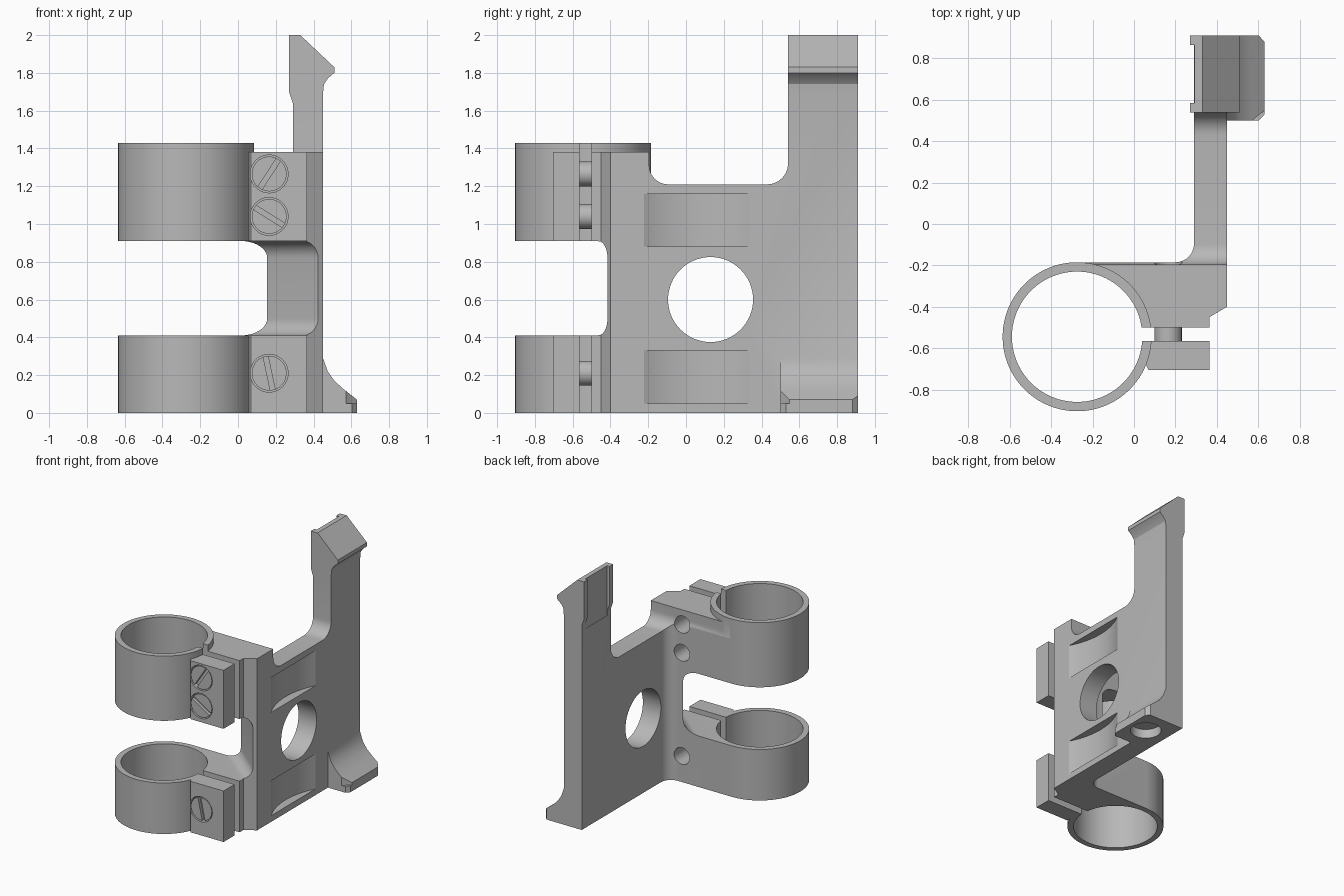
import bpy, bmesh
from math import sin, cos, radians
from mathutils import Matrix, Vector

if "Cube" in bpy.data.objects:
    bpy.data.objects.remove(bpy.data.objects["Cube"])

grey = bpy.data.materials.new("plain grey")
grey.use_nodes = True
grey.diffuse_color = (0.48, 0.48, 0.48, 1)
grey.node_tree.nodes["Principled BSDF"].inputs["Base Color"].default_value = (0.48, 0.48, 0.48, 1)


def arc(cx, cy, r, a0, a1, steps=10):
    """Points along an arc, angles in degrees."""
    angles = [radians(a0 + (a1 - a0) * i / steps) for i in range(steps + 1)]
    return [(cx + r * cos(a), cy + r * sin(a)) for a in angles]


def circle(cx, cy, r, sides=64):
    return arc(cx, cy, r, 0, 360, sides)[:-1]


def rect(x0, y0, x1, y1):
    return [(x0, y0), (x1, y0), (x1, y1), (x0, y1)]


def prism(name, outline, axis, lo, hi):
    """Extrude a flat outline along an axis from lo to hi."""
    place = {"x": lambda a, b, h: (h, a, b),
             "y": lambda a, b, h: (a, h, b),
             "z": lambda a, b, h: (a, b, h)}[axis]
    bm = bmesh.new()
    base = bm.faces.new([bm.verts.new(place(a, b, lo)) for a, b in outline])
    grown = bmesh.ops.extrude_face_region(bm, geom=[base])["geom"]
    moved = [v for v in grown if isinstance(v, bmesh.types.BMVert)]
    bmesh.ops.translate(bm, verts=moved, vec=Vector(place(0, 0, hi - lo)))
    bmesh.ops.recalc_face_normals(bm, faces=bm.faces)
    mesh = bpy.data.meshes.new(name)
    bm.to_mesh(mesh)
    bm.free()
    mesh.materials.append(grey)
    obj = bpy.data.objects.new(name, mesh)
    bpy.context.collection.objects.link(obj)
    return obj


def combine(target, other, operation):
    """Boolean the other solid into the target and discard it."""
    mod = target.modifiers.new("boolean", "BOOLEAN")
    mod.operation, mod.solver, mod.object = operation, "EXACT", other
    bpy.context.view_layer.objects.active = target
    bpy.ops.object.modifier_apply(modifier=mod.name)
    bpy.data.objects.remove(other)


def cut(target, outline, axis, lo, hi):
    combine(target, prism("cutter", outline, axis, lo, hi), "DIFFERENCE")


def join(target, outline, axis, lo, hi):
    combine(target, prism("addition", outline, axis, lo, hi), "UNION")


def smooth(obj):
    bpy.ops.object.select_all(action="DESELECT")
    obj.select_set(True)
    bpy.context.view_layer.objects.active = obj
    bpy.ops.object.shade_smooth_by_angle(angle=radians(25))


RING = (-0.275, -0.545)
SCREW_X = 0.165
SCREWS = [(1.265, 57), (1.04, -32), (0.21, -78)]   # height, slot angle

# Side plate and clamp block share one plan
plan = [(-0.275, -0.185)] + arc(0.2, -0.095, 0.09, -90, 0)
plan += [(0.29, 0.91), (0.45, 0.91), (0.45, -0.4), (0.365, -0.45), (0.365, -0.53), (-0.275, -0.53)]
bracket = prism("clamp_bracket", plan, "z", 0, 1.72)

# Notch that leaves the tall arm at the rear
notch = [(-2, 1.38), (-0.195, 1.38)] + arc(-0.095, 1.31, 0.1, 180, 270)
notch += arc(0.43, 1.32, 0.11, -90, 0) + [(0.54, 3), (-2, 3)]
cut(bracket, notch, "x", -2, 2)

# Clamp ring and front jaw, then the bore and the clamping gap
join(bracket, circle(*RING, 0.36, 96), "z", 0, 1.43)
jaw = [(0, -0.54), (0, -0.6), (0.04, -0.65), (0.07, -0.705), (0.365, -0.705), (0.365, -0.54)]
join(bracket, jaw, "z", 0, 1.38)
cut(bracket, circle(*RING, 0.315, 96), "z", -1, 3)
cut(bracket, rect(-0.1, -0.565, 1, -0.5), "z", -1, 3)

# Diagonal rounded opening that splits the clamp in two
opening = [(-2, 0.41)] + arc(-0.13, 0.5, 0.09, -90, 0) + arc(-0.13, 0.82, 0.09, 0, 90) + [(-2, 0.91)]
cutter = prism("opening_cutter", opening, "x", -2, 2)
cutter.data.transform(Matrix.Rotation(radians(-40.6), 4, "Z"))
combine(bracket, cutter, "DIFFERENCE")

# Hook head on the arm, with two rails behind
head = [(0.27, 2), (0.33, 2), (0.51, 1.83), (0.51, 1.8), (0.475, 1.77), (0.455, 1.74),
        (0.45, 1.69), (0.4, 1.64), (0.29, 1.64), (0.27, 1.7)]
join(bracket, head, "y", 0.54, 0.91)
cut(bracket, rect(0.1, 0.585, 0.292, 0.865), "z", 1.6, 3)

# Flared foot with clipped corners and a socket underneath
foot = [(0.35, 0), (0.63, 0), (0.63, 0.07), (0.56, 0.125), (0.51, 0.17), (0.475, 0.22),
        (0.45, 0.29), (0.35, 0.29)]
join(bracket, foot, "y", 0.5, 0.91)
for edge, inward in ((0.5, 1), (0.91, -1)):
    y = edge - 0.01 * inward
    corner = [(0.64, y), (0.595, y), (0.64, y + 0.05 * inward)]
    cut(bracket, corner, "z", -1, 0.4)
cut(bracket, circle(0.48, 0.71, 0.115), "z", -1, 0.075)

# Round window and the two curved strap recesses
cut(bracket, circle(0.13, 0.6, 0.225), "x", 0, 1)
for z in (0.05, 0.88):
    cut(bracket, circle(0.98, 0.06, 0.6, 128), "z", z, z + 0.28)

# Screw holes and counterbores
for z, angle in SCREWS:
    cut(bracket, circle(SCREW_X, z, 0.067, 32), "y", -1, 0)
    cut(bracket, circle(SCREW_X, z, 0.1, 48), "y", -1, -0.66)
smooth(bracket)

# Slotted screws
for i, (z, angle) in enumerate(SCREWS):
    screw = prism(f"clamp_screw_{i + 1}", circle(SCREW_X, z, 0.092, 48), "y", -0.7, -0.65)
    join(screw, circle(SCREW_X, z, 0.066, 32), "y", -0.66, -0.4)
    slot = prism("slot_cutter", rect(-0.2, -0.013, 0.2, 0.013), "y", -1, -0.675)
    slot.data.transform(Matrix.Translation((SCREW_X, 0, z)) @ Matrix.Rotation(radians(-angle), 4, "Y"))
    combine(screw, slot, "DIFFERENCE")
    smooth(screw)
